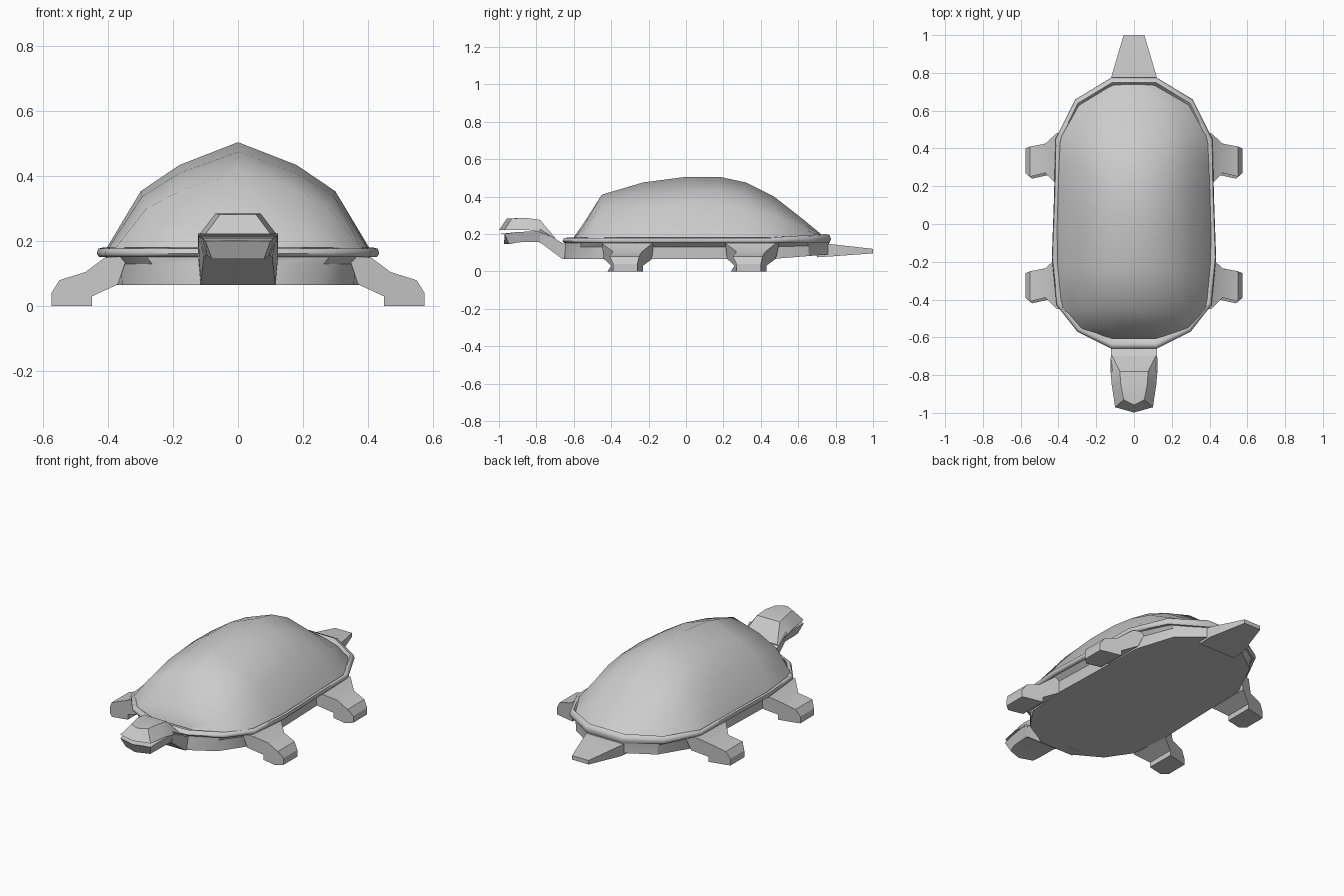
import bpy, bmesh, math

if "Cube" in bpy.data.objects:
    bpy.data.objects.remove(bpy.data.objects["Cube"])

GREY = (0.6, 0.6, 0.6, 1)
grey = bpy.data.materials.new("plain grey")
grey.use_nodes = True
grey.diffuse_color = GREY
grey.node_tree.nodes["Principled BSDF"].inputs["Base Color"].default_value = GREY


def loft(name, rings, angle=30, closed=True, cap_start=True, cap_end=True):
    """Skin a list of equal-length point rings into one object."""
    bm = bmesh.new()
    rows = [[bm.verts.new(p) for p in ring] for ring in rings]
    n = len(rows[0])
    for a, b in zip(rows, rows[1:]):
        for i in range(n if closed else n - 1):
            j = (i + 1) % n
            bm.faces.new((a[i], a[j], b[j], b[i]))
    if cap_start:
        bm.faces.new(rows[0])
    if cap_end:
        bm.faces.new(rows[-1])
    bmesh.ops.recalc_face_normals(bm, faces=bm.faces)
    mesh = bpy.data.meshes.new(name)
    bm.to_mesh(mesh)
    bm.free()
    obj = bpy.data.objects.new(name, mesh)
    bpy.context.collection.objects.link(obj)
    mesh.materials.append(grey)
    bpy.ops.object.select_all(action='DESELECT')
    bpy.context.view_layer.objects.active = obj
    obj.select_set(True)
    bpy.ops.object.shade_smooth_by_angle(angle=math.radians(angle))
    return obj


# Plan outline shared by the belly and the rim
half = [(.12, -.66), (.30, -.57), (.41, -.43), (.435, -.18),
        (.425, .1), (.415, .45), (.31, .66), (.12, .775)]
outline = half + [(-x, y) for x, y in reversed(half)]
MID = .055


def ring(sx, sy, z, tail_lift=0.0):
    return [(x * sx, MID + (y - MID) * sy, z + tail_lift * max(0, y - .45))
            for x, y in outline]


# Belly slab, rising slightly toward the tail
loft("belly", [ring(.87, .995, .065, .08), ring(.88, .99, .13, .03),
               ring(.96, .98, .16)])

# Rounded rim around the shell
loft("rim", [ring(.95, .97, .152), ring(.985, .99, .152), ring(1, 1, .162, .03),
             ring(.99, .99, .177, .05), ring(.96, .965, .18, .06),
             ring(.92, .93, .165)], angle=60, cap_start=False, cap_end=False)

# Domed shell: stations of (y, half width, height) with one arched section
stations = [(-.605, .12, .005), (-.555, .29, .075), (-.45, .385, .24),
            (-.23, .405, .305), (0, .41, .335), (.18, .405, .335),
            (.32, .40, .305), (.47, .39, .23), (.63, .30, .105), (.745, .12, .01)]
arch = [(1, 0), (.73, .55), (.44, .79), (0, 1)]
arch += [(-u, v) for u, v in reversed(arch[:-1])]
BASE = .17
loft("shell", [[(u * w, y, BASE + v * h) for u, v in arch] for y, w, h in stations],
     angle=42, closed=False)

# Legs: side profile of (x, z, front y, back y), repeated at four corners
leg = [(.34, .155, -.45, -.16), (.41, .15, -.45, -.18), (.47, .105, -.39, -.235),
       (.55, .08, -.41, -.25), (.575, .04, -.39, -.26), (.575, 0, -.39, -.26),
       (.54, 0, -.42, -.25), (.45, 0, -.40, -.23), (.45, .03, -.40, -.23),
       (.37, .067, -.44, -.18)]
for end, dy in (("front", 0), ("back", .66)):
    for side, s in (("left", 1), ("right", -1)):
        loft(f"{end}_{side}_leg",
             [[(s * x, f + dy, z) for x, z, f, b in leg],
              [(s * x, b + dy, z) for x, z, f, b in leg]])


def section(y, low, low_w, high, high_w, beak=0.0, lean=0.0):
    """Six-point cross-section; beak pushes the middle forward, lean the top back."""
    return [(-low_w, y, low), (-high_w, y + lean, high),
            (0, y + lean - beak, high), (high_w, y + lean, high),
            (low_w, y, low), (0, y - beak, low)]


# Tail
loft("tail", [section(.70, .075, .12, .15, .12), section(.78, .08, .12, .145, .12),
              section(1, .096, .055, .12, .055)])

# Neck, skull and lower jaw
loft("neck", [section(-.60, .065, .115, .15, .12), section(-.66, .065, .115, .15, .123),
              section(-.78, .155, .105, .225, .123)])
loft("skull", [section(-.70, .175, .123, .18, .115),
               section(-.78, .21, .124, .275, .075),
               section(-.85, .222, .118, .285, .07),
               section(-.97, .222, .10, .283, .055, .028, .04)])
loft("lower_jaw", [section(-.74, .13, .10, .20, .123),
                   section(-.79, .158, .10, .215, .122),
                   section(-.90, .155, .095, .21, .11),
                   section(-.945, .145, .08, .20, .10, .028, -.025)])
